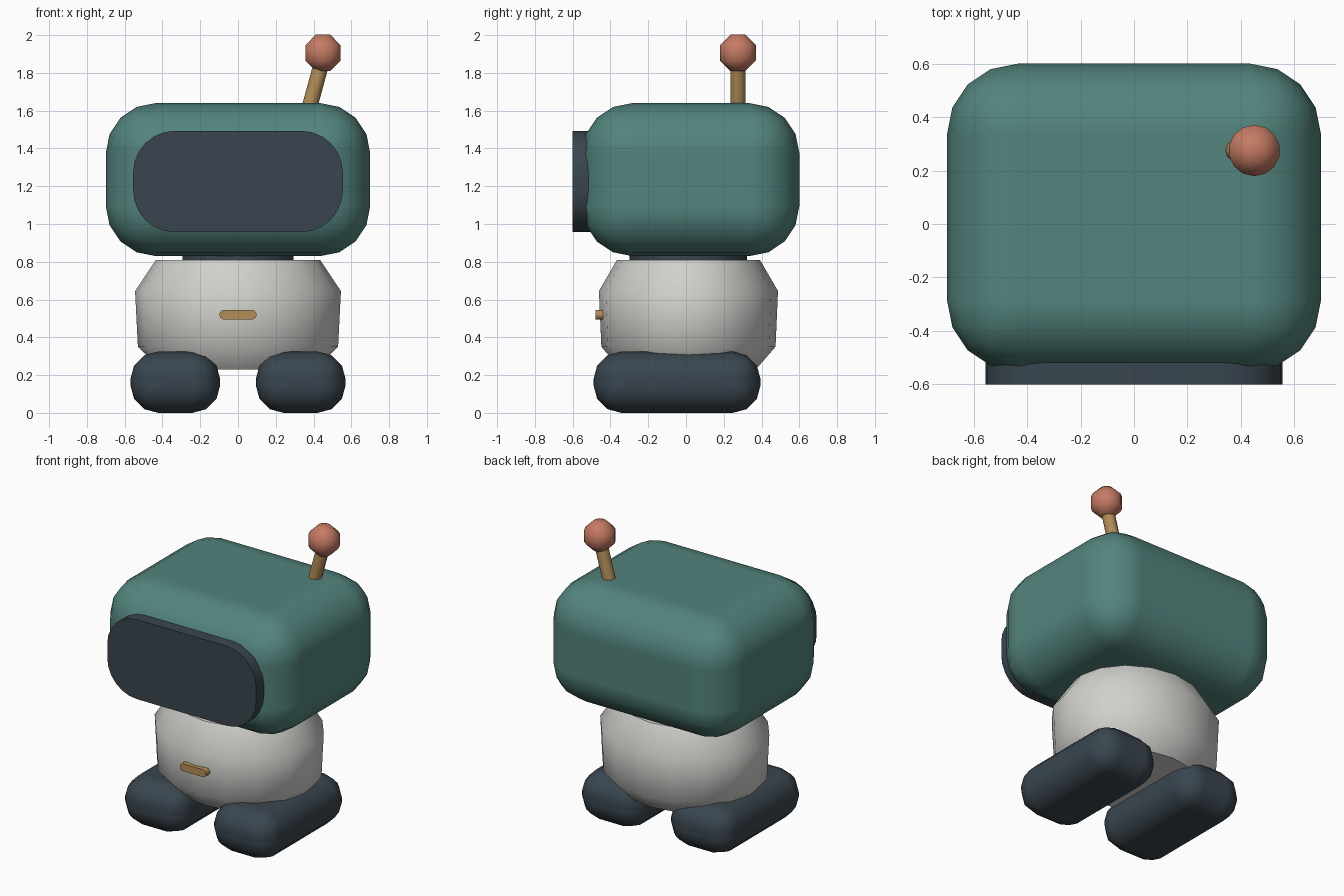
import bpy, bmesh, math
from mathutils import Vector

if "Cube" in bpy.data.objects:
    bpy.data.objects.remove(bpy.data.objects["Cube"], do_unlink=True)


def material(name, rgb):
    m = bpy.data.materials.new(name)
    m.use_nodes = True
    m.diffuse_color = (*rgb, 1)
    m.node_tree.nodes["Principled BSDF"].inputs["Base Color"].default_value = (*rgb, 1)
    return m


teal = material("teal", (0.087, 0.23, 0.205))
slate = material("dark slate", (0.041, 0.06, 0.077))
cream = material("pale grey", (0.63, 0.63, 0.6))
brass = material("brass", (0.45, 0.27, 0.095))
coral = material("coral", (0.56, 0.195, 0.125))


def finish(name, bm, mat, angle=40):
    bmesh.ops.recalc_face_normals(bm, faces=bm.faces)
    mesh = bpy.data.meshes.new(name)
    bm.to_mesh(mesh)
    bm.free()
    mesh.materials.append(mat)
    obj = bpy.data.objects.new(name, mesh)
    bpy.context.collection.objects.link(obj)
    bpy.ops.object.select_all(action='DESELECT')
    obj.select_set(True)
    bpy.context.view_layer.objects.active = obj
    bpy.ops.object.shade_smooth_by_angle(angle=math.radians(angle))
    return obj


def soft_box(name, low, high, radius, segments, mat):
    """Box between two corners with all its edges rounded."""
    low, high = Vector(low), Vector(high)
    bm = bmesh.new()
    bmesh.ops.create_cube(bm, size=1)
    for v in bm.verts:
        v.co = (low + high) / 2 + v.co * (high - low)
    obj = finish(name, bm, mat, 180)
    bevel = obj.modifiers.new("rounding", 'BEVEL')
    bevel.width, bevel.segments = radius, segments
    bevel.harden_normals = True
    return obj


def lathe(name, profile, sides, centre, depth, mat, angle):
    """Capped revolved profile of (radius, z), with y scaled by depth."""
    bm = bmesh.new()
    rings = []
    for r, z in profile:
        turns = [2 * math.pi * i / sides for i in range(sides)]
        rings.append([bm.verts.new((centre[0] + r * math.sin(a),
                                    centre[1] + r * depth * math.cos(a), z)) for a in turns])
    for a, b in zip(rings, rings[1:]):
        for i in range(sides):
            j = (i + 1) % sides
            bm.faces.new((a[i], a[j], b[j], b[i]))
    bm.faces.new(rings[0])
    bm.faces.new(rings[-1])
    return finish(name, bm, mat, angle)


def rounded_plate(name, half_w, half_h, radius, z, front, back, mat):
    """Rounded rectangle facing the front, extruded backwards."""
    bm = bmesh.new()
    ring = []
    steps = 6
    for q, (sx, sz) in enumerate([(1, 1), (-1, 1), (-1, -1), (1, -1)]):
        for i in range(steps + 1):
            a = math.pi / 2 * (q + i / steps)
            ring.append(bm.verts.new((sx * (half_w - radius) + radius * math.cos(a), front,
                                      z + sz * (half_h - radius) + radius * math.sin(a))))
    bmesh.ops.remove_doubles(bm, verts=ring, dist=0.0005)
    face = bm.faces.new([v for v in ring if v.is_valid])
    new = bmesh.ops.extrude_face_region(bm, geom=[face], use_keep_orig=True)["geom"]
    for v in new:
        if isinstance(v, bmesh.types.BMVert):
            v.co.y = back
    return finish(name, bm, mat)


# Head and visor
soft_box("head", (-0.7, -0.55, 0.83), (0.7, 0.6, 1.64), 0.265, 4, teal)
rounded_plate("visor", 0.555, 0.268, 0.22, 1.225, -0.6, -0.5, slate)

# Neck and body
lathe("neck", [(0.31, 0.75), (0.31, 0.9)], 10, (0, 0.012), 1, slate, 40)
lathe("body", [(0.41, 0.23), (0.53, 0.35), (0.545, 0.645), (0.435, 0.81)],
      16, (0, 0.013), 0.87, cream, 42)
rounded_plate("chest_bar", 0.098, 0.025, 0.0245, 0.52, -0.48, -0.42, brass)

# Feet
for side, x in (("left", 0.332), ("right", -0.332)):
    soft_box(side + "_foot", (x - 0.238, -0.49, 0), (x + 0.238, 0.395, 0.325),
             0.148, 3, slate)

# Antenna: leaning rod and faceted ball
start, end = Vector((0.36, 0.275, 1.55)), Vector((0.45, 0.275, 1.88))
bm = bmesh.new()
bmesh.ops.create_cone(bm, cap_ends=True, segments=10, radius1=0.041, radius2=0.041,
                      depth=(end - start).length)
rod = finish("antenna_rod", bm, brass)
rod.location = (start + end) / 2
rod.rotation_euler = (end - start).to_track_quat('Z', 'Y').to_euler()

ball_radius = 0.104
ball = [(ball_radius * math.sin(a), 1.906 - ball_radius * math.cos(a))
        for a in (math.pi * (2 * i + 1) / 8 for i in range(4))]
lathe("antenna_ball", ball, 14, (0.45, 0.275), 1, coral, 50)
